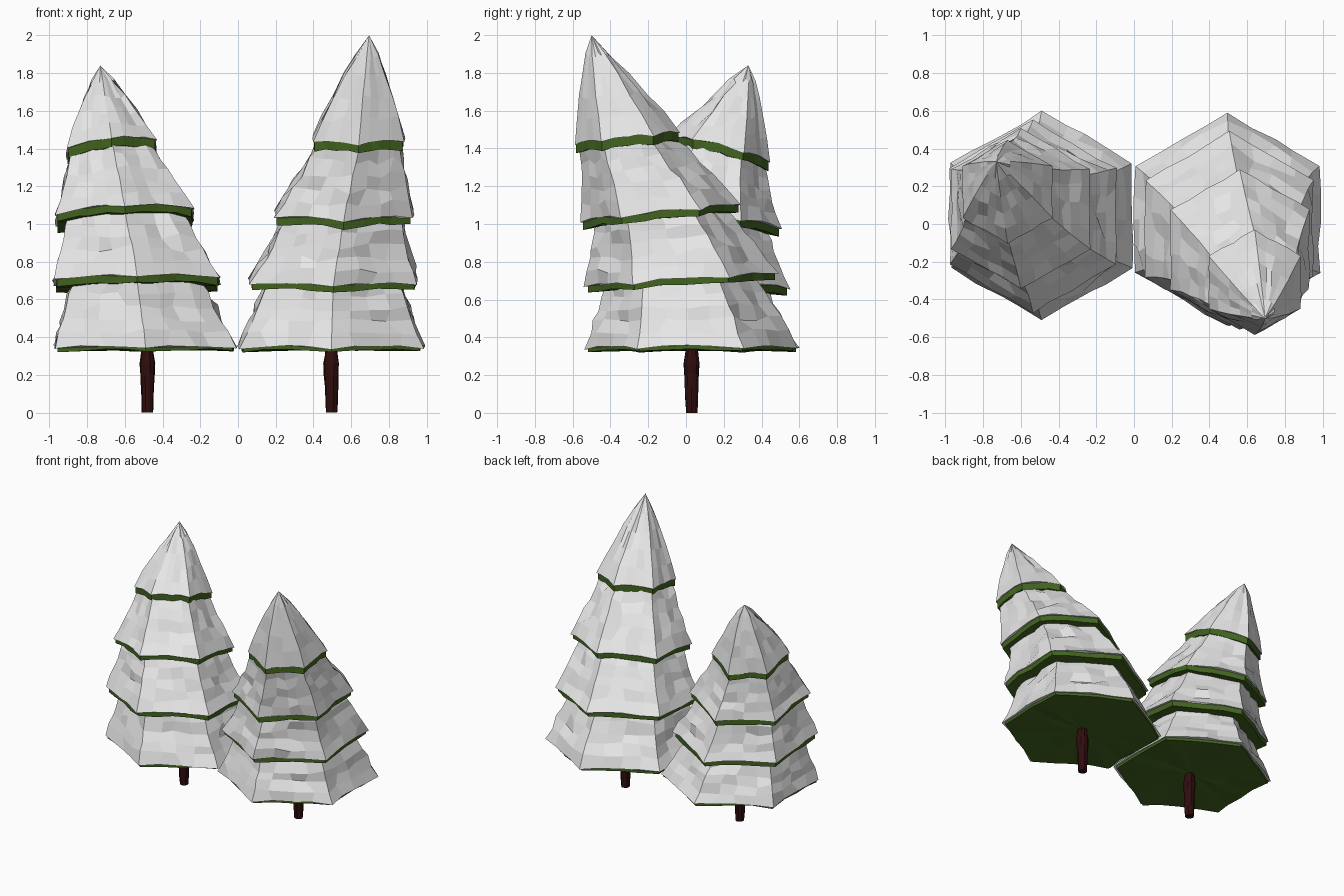
import bpy, bmesh, math, random
from mathutils import Vector

if "Cube" in bpy.data.objects:
    bpy.data.objects.remove(bpy.data.objects["Cube"])

random.seed(11)


def material(name, rgb):
    m = bpy.data.materials.new(name)
    m.diffuse_color = (*rgb, 1)
    m.use_nodes = True
    m.node_tree.nodes["Principled BSDF"].inputs["Base Color"].default_value = m.diffuse_color
    return m


SNOW = material("snow white", (0.80, 0.80, 0.80))
GREEN = material("needle green", (0.055, 0.13, 0.014))
BARK = material("dark red bark", (0.03, 0.004, 0.004))
SEG = 4           # points along each side of a hexagon
N = 6 * SEG


def hexagon(c, r, tilt, jit=0.0, zjit=0.0, droop=0.0):
    """Tilted hexagonal loop with roughened points, corners at +y and -y."""
    pts = []
    for i in range(N):
        k, f = i // SEG, (i % SEG) / SEG
        f += random.uniform(-.06, .06) if f else 0
        a, b = (math.radians(90 + 60 * (k + d)) for d in (0, 1))
        x = r * (math.cos(a) * (1 - f) + math.cos(b) * f)
        y = r * (math.sin(a) * (1 - f) + math.sin(b) * f)
        s = 1 + random.uniform(-jit, jit) * (0.4 if f == 0 else 1)
        z = tilt[0] * x + tilt[1] * y + random.uniform(-zjit, zjit)
        z -= droop * (2 * abs(f - 0.5)) ** 2
        pts.append(Vector(c) + Vector((x * s, y * s, z)))
    return pts


def loft(name, rings, mat, start=None, end=None):
    """Skin loops of points; start / end are optional cap centres."""
    bm = bmesh.new()
    vs = [[bm.verts.new(p) for p in ring] for ring in rings]
    n = len(rings[0])
    for lo, hi in zip(vs, vs[1:]):
        for i in range(n):
            j = (i + 1) % n
            bm.faces.new((lo[i], lo[j], hi[j], hi[i]))
    for cap, ring in ((start, vs[0]), (end, vs[-1])):
        if cap is not None:
            c = bm.verts.new(cap)
            for i in range(n):
                bm.faces.new((ring[i], ring[(i + 1) % n], c))
    bmesh.ops.recalc_face_normals(bm, faces=bm.faces)
    me = bpy.data.meshes.new(name)
    bm.to_mesh(me)
    bm.free()
    me.materials.append(mat)
    ob = bpy.data.objects.new(name, me)
    bpy.context.collection.objects.link(ob)
    return ob


def tier(label, t, nxt, apex, shrink):
    cx, cy, z, r, sx, sy, th = t
    tilt, c = (sx, sy), Vector((cx, cy, z))
    up = Vector((0, 0, th))
    # green branch layer: wavy underside and rim
    rim = hexagon(c, r * 0.965, tilt, 0.02, 0.007, 0.012)
    mid = hexagon(c, r * 0.5, tilt, 0.05, 0.008)
    top = [p + up for p in rim]
    loft(label + "_branches", [mid, rim, top], GREEN, c)
    # snow blanket: small lip, then a rough slope
    lip = hexagon(c + up, r, tilt, 0.02, 0.006, 0.015)
    rings = [top, lip]
    steps = 5
    for k in range(1, steps + 1):
        f = k / steps
        if nxt:
            c2 = Vector((nxt[0], nxt[1], nxt[2] + 0.015))
            rr = r + (nxt[3] * shrink - r) * f ** 0.85
            tl = [a + (b - a) * f for a, b in zip(tilt, nxt[4:6])]
        elif k == steps:
            break
        else:
            c2 = Vector(apex)
            rr = r * (1 - f) ** 0.86
            tl = [a * (1 - f) for a in tilt]
        rings.append(hexagon((c + up).lerp(c2, f), rr, tl, 0.05, 0.018))
    loft(label + "_snow", rings, SNOW, end=None if nxt else Vector(apex))


def trunk(label, x, y):
    rings = []
    for z, r in ((0, .031), (.07, .034), (.14, .037), (.2, .039), (.26, .043),
                 (.31, .036), (.36, .03)):
        rings.append([Vector((x + r * math.cos(a) * s, y + r * math.sin(a) * s, z))
                      for a, s in ((math.tau * i / 10, random.uniform(.92, 1.06))
                                   for i in range(10))])
    loft(label + "_trunk", rings, BARK, Vector((x, y, 0)), Vector((x, y, .36)))


# tiers: centre x, y, underside z, corner radius, x slope, y slope, green depth
SHORT = [(-.49, .045, .335, .555, 0, 0, .02),
         (-.535, .04, .665, .51, .01, -.07, .04),
         (-.60, .08, 1.01, .425, .04, -.15, .04),
         (-.67, .17, 1.355, .275, .09, -.23, .05)]
TALL = [(.495, .025, .335, .565, 0, 0, .02),
        (.505, -.025, .68, .515, 0, .07, .035),
        (.56, -.135, 1.03, .425, 0, .11, .04),
        (.64, -.31, 1.415, .28, 0, .12, .05)]

for label, tiers, apex, tx, ty in (
        ("short_tree", SHORT, (-.73, .33, 1.84), -.48, .03),
        ("tall_tree", TALL, (.695, -.5, 2.0), .495, .03)):
    trunk(label, tx, ty)
    for i, t in enumerate(tiers):
        nxt = tiers[i + 1] if i < 3 else None
        tier(f"{label}_tier_{i + 1}", t, nxt, apex, (.78, .82, .9, 0)[i])
